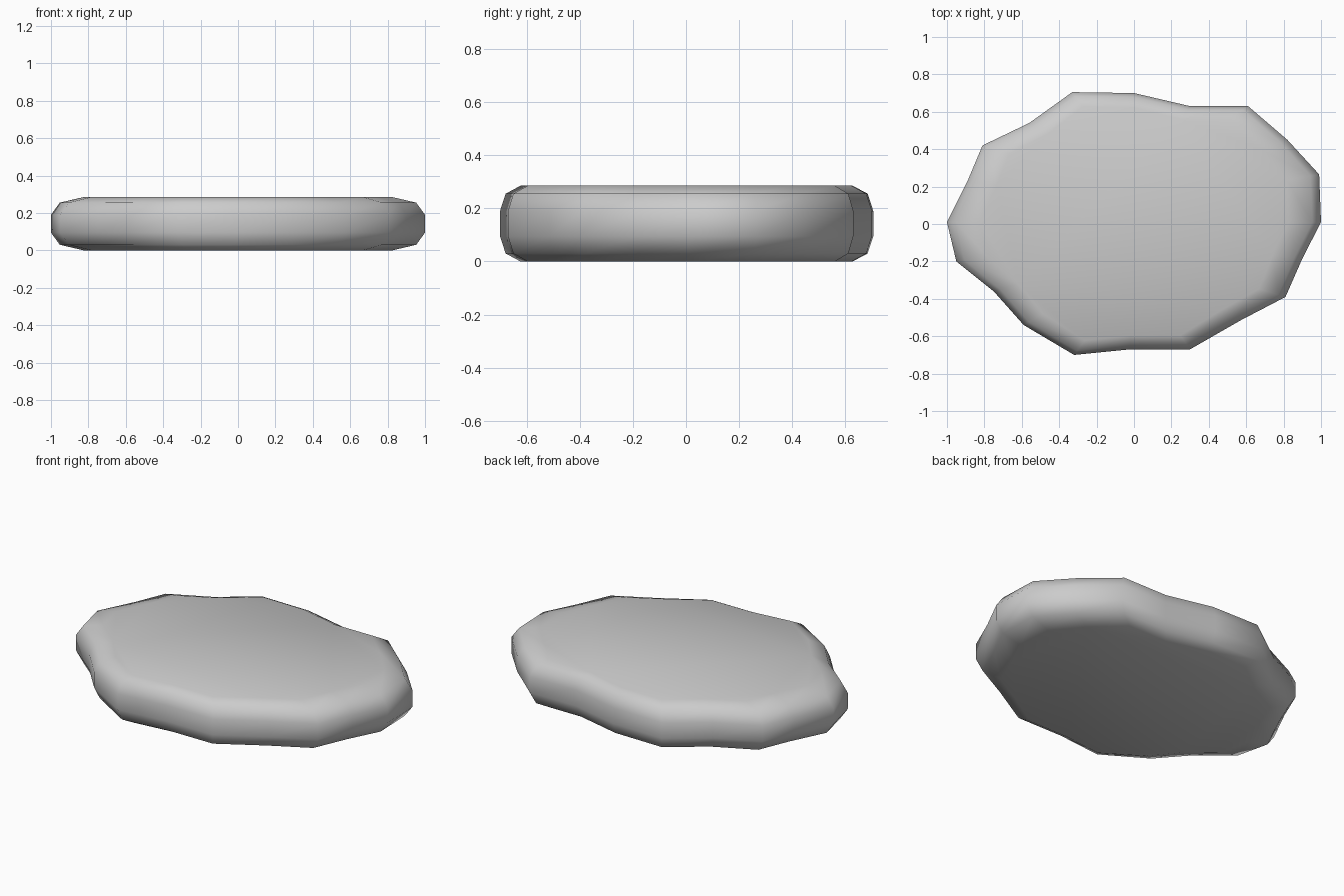
import bpy, bmesh

if "Cube" in bpy.data.objects:
    bpy.data.objects.remove(bpy.data.objects["Cube"])

# Irregular outline of the stone slab, seen from above
outline = [(-1.0, .01), (-.89, .23), (-.81, .42), (-.56, .54), (-.33, .705),
           (0, .70), (.30, .63), (.61, .63), (.82, .45), (.99, .265),
           (1.0, .01), (.90, -.185), (.81, -.39), (.57, -.515), (.30, -.67),
           (-.02, -.67), (-.32, -.70), (-.59, -.54), (-.75, -.36), (-.95, -.20)]
outline.reverse()  # counter-clockwise

# Rounded rim: height, x scale, y scale
rim = [(0, .825, .89), (.03, .953, .97), (.095, 1, 1),
       (.19, 1, 1), (.255, .953, .97), (.285, .825, .89)]

bm = bmesh.new()
rings = [[bm.verts.new((x * sx, y * sy, z)) for x, y in outline]
         for z, sx, sy in rim]
n = len(outline)
for low, high in zip(rings, rings[1:]):
    for i in range(n):
        j = (i + 1) % n
        bm.faces.new((low[i], low[j], high[j], high[i]))

# Flat bottom and top
bm.faces.new(rings[0][::-1])
bm.faces.new(rings[-1])
bmesh.ops.recalc_face_normals(bm, faces=bm.faces)
for f in bm.faces:
    f.smooth = True

mesh = bpy.data.meshes.new("stone_slab")
bm.to_mesh(mesh)
bm.free()
slab = bpy.data.objects.new("stone_slab", mesh)
bpy.context.collection.objects.link(slab)
